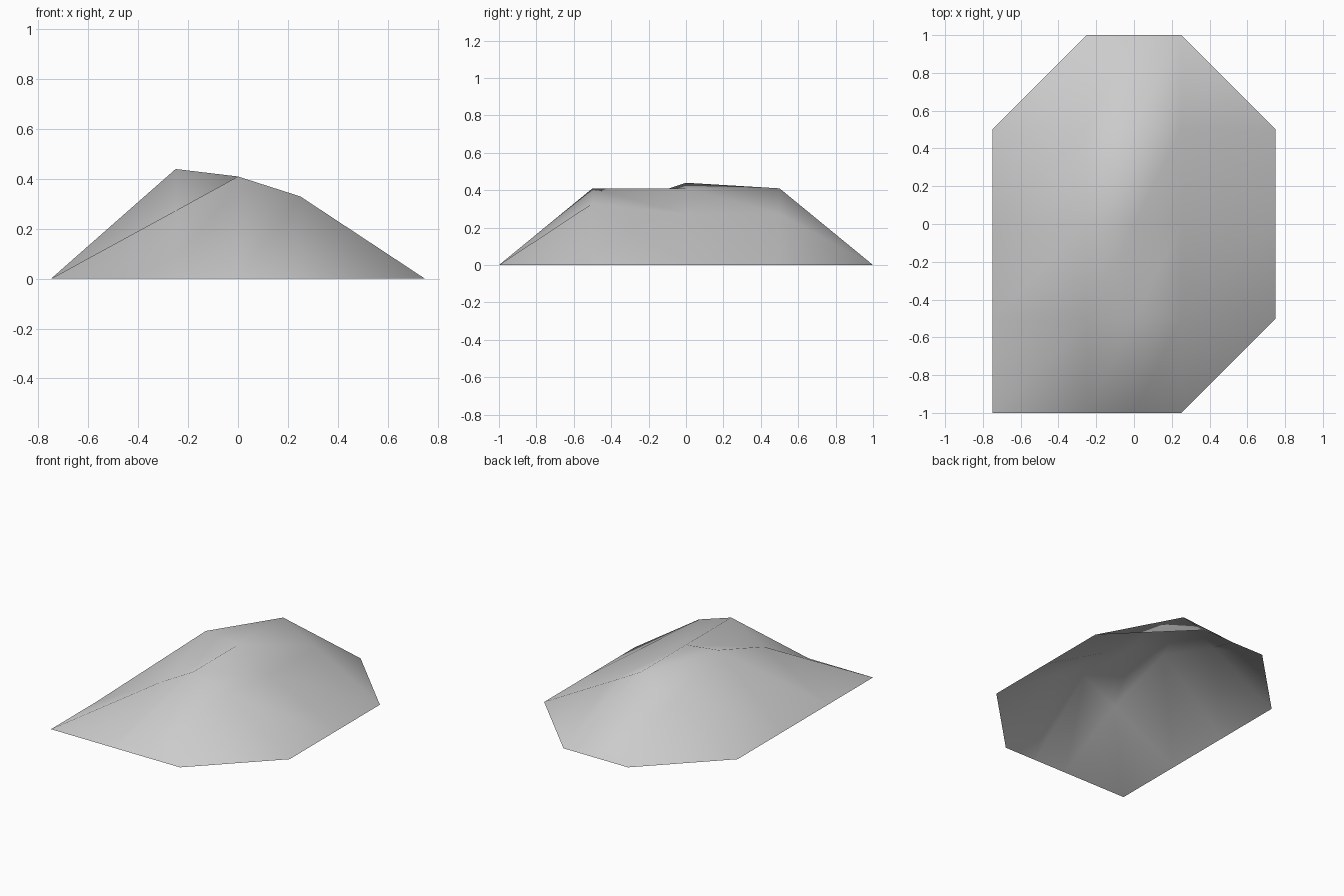
import bpy, bmesh

cube = bpy.data.objects.get("Cube")
if cube:
    bpy.data.objects.remove(cube, do_unlink=True)

# One plain grey for the whole mound
grey = bpy.data.materials.new("stone_grey")
grey.use_nodes = True
colour = (0.6, 0.6, 0.6, 1)
grey.diffuse_color = colour
grey.node_tree.nodes["Principled BSDF"].inputs["Base Color"].default_value = colour

# Height grid: columns run along x, rows run from front to back
columns = [-0.75, -0.25, 0, 0.25, 0.75]
rows = [-1, -0.5, 0, 0.5, 1]
crest = {
    (1, 1): 0.273, (2, 1): 0.41, (3, 1): 0.33,
    (1, 2): 0.44, (2, 2): 0.41, (3, 2): 0.273,
    (1, 3): 0.273, (2, 3): 0.41, (3, 3): 0.273,
}
missing_corners = {(4, 0), (0, 4), (4, 4)}   # clipped corners of the outline

bm = bmesh.new()
verts = {}
for i, x in enumerate(columns):
    for j, y in enumerate(rows):
        if (i, j) not in missing_corners:
            verts[i, j] = bm.verts.new((x, y, crest.get((i, j), 0)))

# Split every cell along the same diagonal; clipped cells are one triangle
for i in range(len(columns) - 1):
    for j in range(len(rows) - 1):
        keys = [(i, j), (i + 1, j), (i + 1, j + 1), (i, j + 1)]
        ring = [verts[k] for k in keys if k in verts]
        bm.faces.new(ring[:3])
        if len(ring) == 4:
            bm.faces.new((ring[0], ring[2], ring[3]))

# Open smooth-shaded shell
for face in bm.faces:
    face.smooth = True
mesh = bpy.data.meshes.new("mound")
bm.to_mesh(mesh)
bm.free()
mesh.materials.append(grey)
mound = bpy.data.objects.new("mound", mesh)
bpy.context.collection.objects.link(mound)
